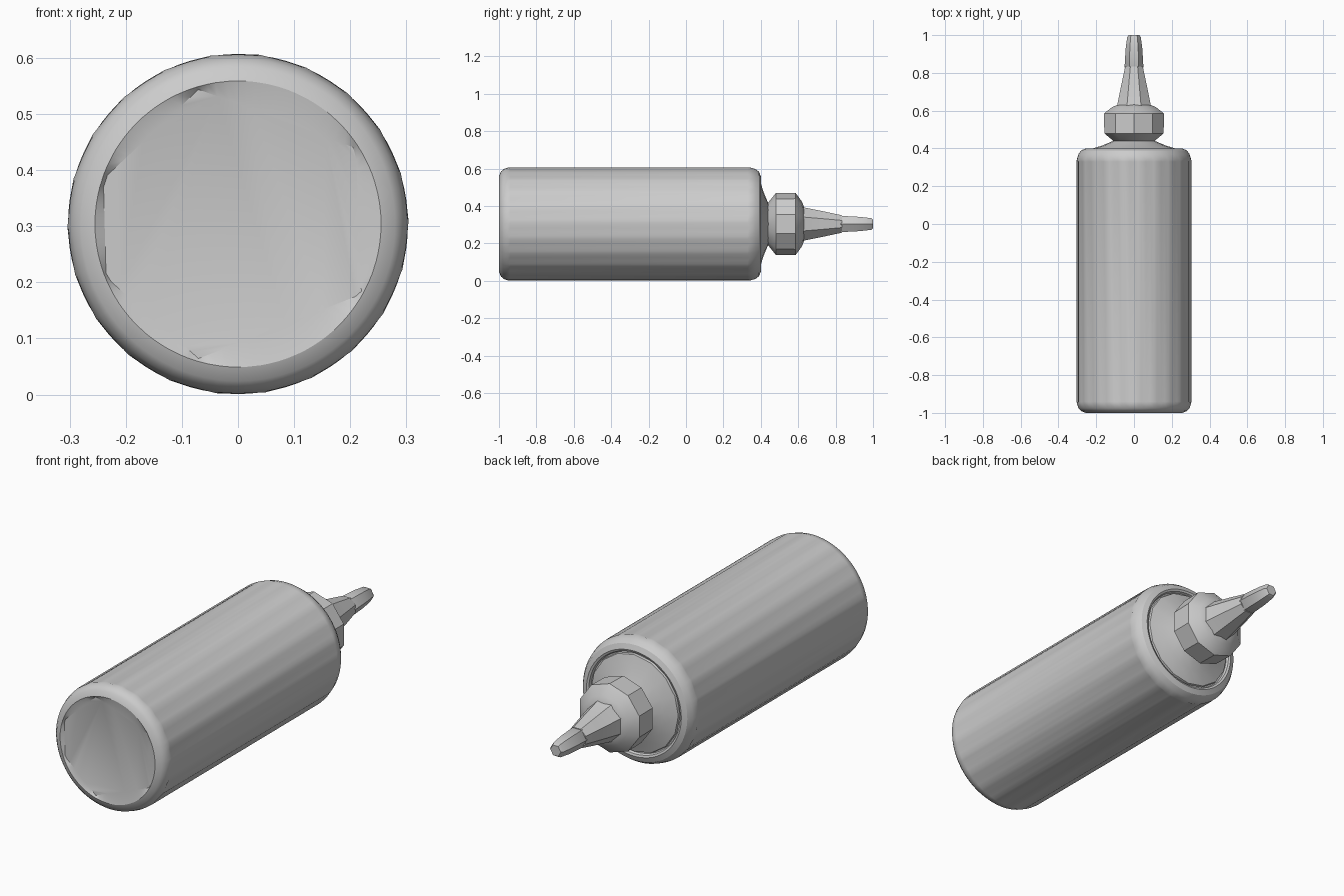
import bpy, bmesh, math
from mathutils import Vector
from mathutils.geometry import intersect_line_line_2d

cube = bpy.data.objects.get("Cube")
if cube:
    bpy.data.objects.remove(cube, do_unlink=True)

AXIS_Z = 0.304
grey = bpy.data.materials.new("light grey plastic")
grey.use_nodes = True
COLOUR = (0.6, 0.6, 0.6, 1)
grey.diffuse_color = COLOUR
grey.node_tree.nodes["Principled BSDF"].inputs["Base Color"].default_value = COLOUR


def loft(name, rings, sharp=30):
    """Bridge rings of points along y and cap both ends."""
    bm = bmesh.new()
    loops = [[bm.verts.new(p) for p in ring] for ring in rings]
    n = len(loops[0])
    for a, b in zip(loops, loops[1:]):
        for i in range(n):
            j = (i + 1) % n
            bm.faces.new((a[i], a[j], b[j], b[i]))
    bm.faces.new(loops[0])
    bm.faces.new(loops[-1])
    bmesh.ops.recalc_face_normals(bm, faces=bm.faces)
    mesh = bpy.data.meshes.new(name)
    bm.to_mesh(mesh)
    bm.free()
    obj = bpy.data.objects.new(name, mesh)
    bpy.context.collection.objects.link(obj)
    mesh.materials.append(grey)
    bpy.ops.object.select_all(action='DESELECT')
    obj.select_set(True)
    bpy.context.view_layer.objects.active = obj
    bpy.ops.object.shade_smooth_by_angle(angle=math.radians(sharp))
    return obj


def point(y, r, a):
    return (r * math.cos(a), y, AXIS_Z + r * math.sin(a))


def lathe(name, profile, sides, turn=0.0, sharp=30):
    angles = [turn + math.tau * i / sides for i in range(sides)]
    return loft(name, [[point(y, r, a) for a in angles] for y, r in profile], sharp)


# Bottle body: overlapping long strips, each with a small step at its edge
STRIPS, PARTS = 22, 4
angles, dips = [], []
for s in range(STRIPS):
    for k in range(PARTS):
        gap = 0.06 if k == 0 else 0
        angles.append(math.tau * (s + k / PARTS + gap) / STRIPS)
        dips.append(0.005 * (k / (PARTS - 1)))

# Uneven six-sided edge of the base
base = [Vector(p) for p in ((-0.07, 0.24), (-0.24, 0.08), (-0.235, -0.095),
                            (-0.07, -0.24), (0.22, -0.125), (0.21, 0.135))]


def base_radius(a):
    ray = Vector((math.cos(a), math.sin(a)))
    for p, q in zip(base, base[1:] + base[:1]):
        hit = intersect_line_line_2d(Vector((0, 0)), ray, p, q)
        if hit:
            return hit.length
    return 0.24


def body_ring(y, r, step=0):
    return [point(y, r - d * step, a) for a, d in zip(angles, dips)]


rings = [[point(-0.99, base_radius(a), a) for a in angles]]
for y, r, step in ((-1, 0.255, 0), (-0.99, 0.28, 0), (-0.975, 0.294, 0),
                   (-0.95, 0.302, 0), (-0.94, 0.304, 1), (0.33, 0.304, 1),
                   (0.34, 0.303, 0), (0.37, 0.294, 0), (0.39, 0.28, 0),
                   (0.4, 0.255, 0), (0.396, 0.245, 0), (0.385, 0.24, 0)):
    rings.append(body_ring(y, r, step))
loft("bottle_body", rings)

# Shallow shoulder inside the rim, rising to the neck
lathe("shoulder", ((0.37, 0.242), (0.395, 0.235), (0.415, 0.17), (0.44, 0.11),
                   (0.48, 0.1)), 16)

# Faceted screw collar
lathe("collar", ((0.425, 0.09), (0.44, 0.115), (0.48, 0.165), (0.585, 0.167),
                 (0.62, 0.12), (0.635, 0.08)), 10, turn=math.pi / 10, sharp=25)

# Tapered nozzle and tip
lathe("nozzle", ((0.6, 0.107), (0.63, 0.096), (0.74, 0.072), (0.835, 0.05)), 8,
      turn=math.pi / 8, sharp=35)
lathe("nozzle_tip", ((0.815, 0.042), (0.83, 0.05), (0.93, 0.044), (0.99, 0.036),
                     (1.0, 0.028)), 6, sharp=35)
